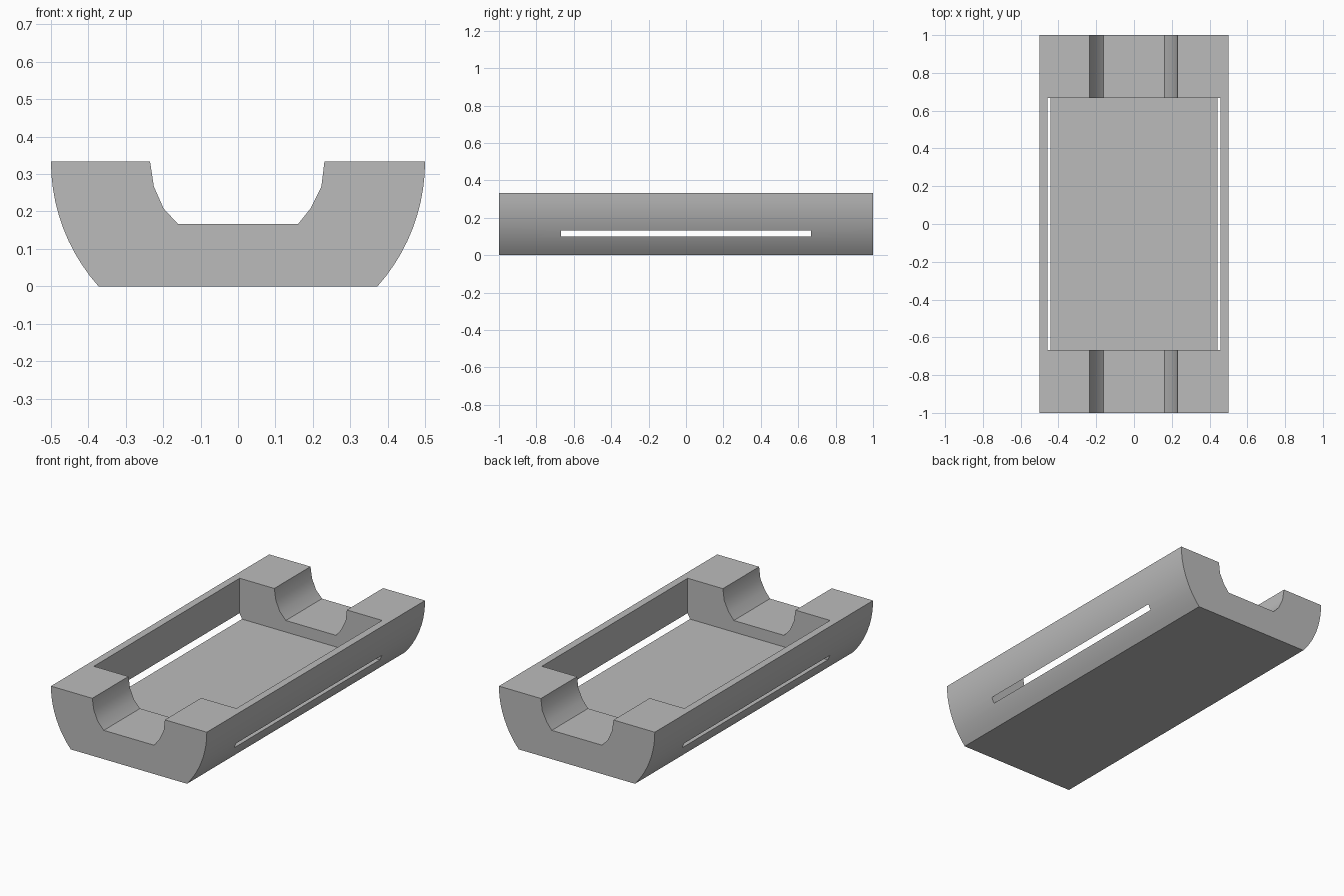
import bpy, bmesh, math

cube = bpy.data.objects.get("Cube")
if cube:
    bpy.data.objects.remove(cube, do_unlink=True)

TOP = 0.333      # height of the rim, also the centre of the round hull
RADIUS = 0.5
STEPS = 10


def prism(name, profile, half_length):
    """Extrude an (x, z) outline along y, centred on the origin."""
    bm = bmesh.new()
    face = bm.faces.new([bm.verts.new((x, -half_length, z)) for x, z in profile])
    grown = bmesh.ops.extrude_face_region(bm, geom=[face])
    moved = [v for v in grown["geom"] if isinstance(v, bmesh.types.BMVert)]
    bmesh.ops.translate(bm, verts=moved, vec=(0, 2 * half_length, 0))
    bmesh.ops.recalc_face_normals(bm, faces=bm.faces[:])
    mesh = bpy.data.meshes.new(name)
    bm.to_mesh(mesh)
    bm.free()
    obj = bpy.data.objects.new(name, mesh)
    bpy.context.collection.objects.link(obj)
    return obj


# Round hull side, from the rim down to the flat bottom
sweep = math.asin(TOP / RADIUS)
side = [(RADIUS * math.cos(sweep * i / STEPS), TOP - RADIUS * math.sin(sweep * i / STEPS))
        for i in range(STEPS + 1)]
side[-1] = (side[-1][0], 0.0)

# Faceted channel, from left rim to right rim
channel = [(-0.235, TOP), (-0.225, 0.267), (-0.199, 0.208), (-0.161, 0.167),
           (0.161, 0.167), (0.194, 0.208), (0.223, 0.267), (0.231, TOP)]
outline = [(-x, z) for x, z in reversed(side)] + channel + side
tray = prism("tray_body", outline, 1.0)

# Rectangular pocket, wide enough to break through the hull as side slots
pocket = prism("pocket_cutter", [(-0.457, 0.1), (0.457, 0.1), (0.457, 0.6), (-0.457, 0.6)], 0.668)
pocket.hide_render = True

grey = bpy.data.materials.new("plain_grey")
grey.use_nodes = True
colour = (0.5, 0.5, 0.5, 1)
grey.diffuse_color = colour
grey.node_tree.nodes["Principled BSDF"].inputs["Base Color"].default_value = colour
tray.data.materials.append(grey)

# Cut the pocket
cut = tray.modifiers.new("pocket", 'BOOLEAN')
cut.operation = 'DIFFERENCE'
cut.solver = 'EXACT'
cut.object = pocket
bpy.ops.object.select_all(action='DESELECT')
bpy.context.view_layer.objects.active = tray
tray.select_set(True)
bpy.ops.object.modifier_apply(modifier=cut.name)
bpy.data.objects.remove(pocket, do_unlink=True)

bpy.ops.object.shade_smooth_by_angle(angle=math.radians(30))
